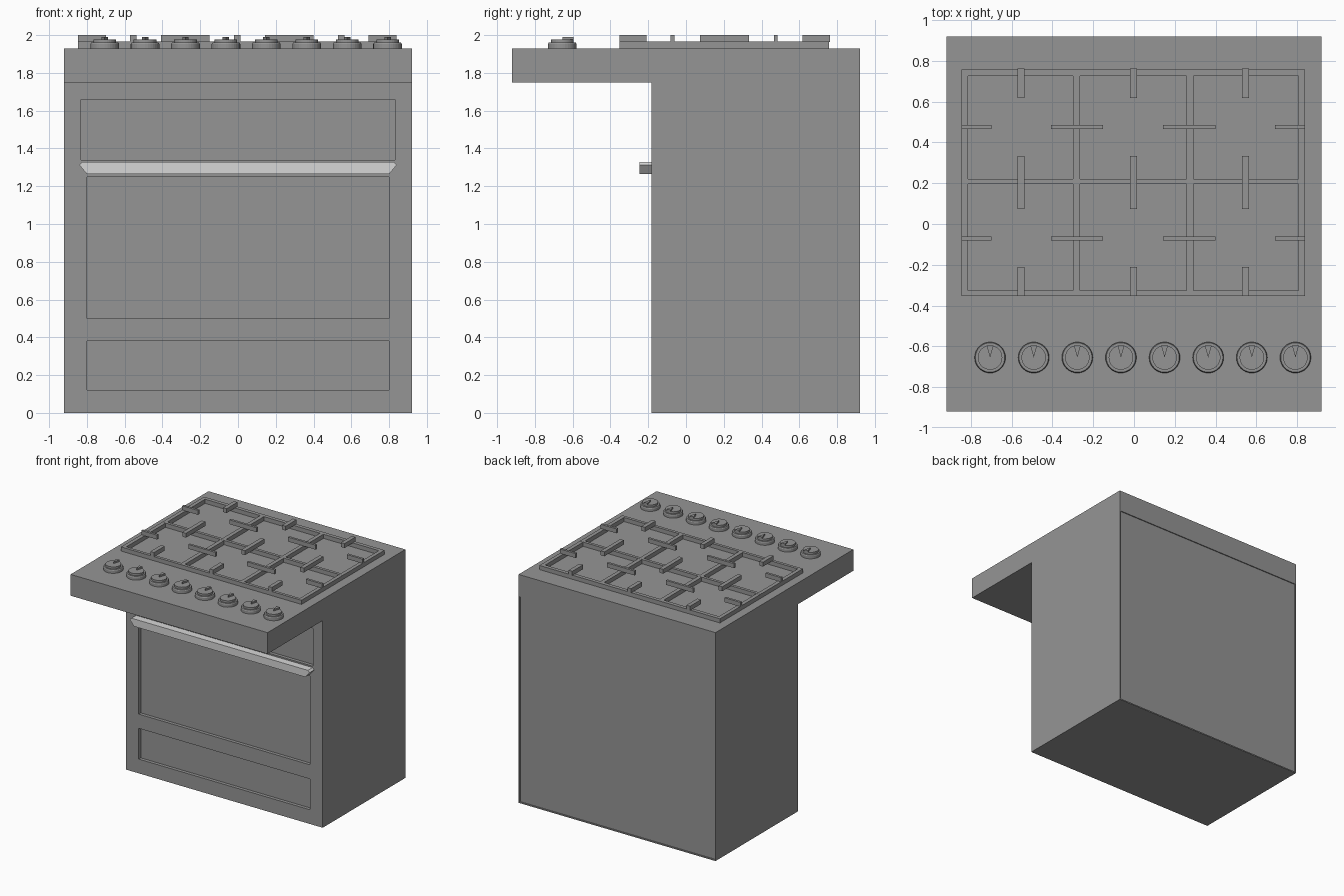
import bpy, bmesh, math

if "Cube" in bpy.data.objects:
    bpy.data.objects.remove(bpy.data.objects["Cube"])


def material(name, v):
    m = bpy.data.materials.new(name)
    m.diffuse_color = (v, v, v, 1)
    m.use_nodes = True
    m.node_tree.nodes["Principled BSDF"].inputs["Base Color"].default_value = m.diffuse_color
    return m


GREY = material("stove grey", 0.30)
LIGHT = material("light steel", 0.68)


def finish(name, bm, mat):
    bmesh.ops.recalc_face_normals(bm, faces=bm.faces)
    me = bpy.data.meshes.new(name)
    bm.to_mesh(me)
    bm.free()
    ob = bpy.data.objects.new(name, me)
    bpy.context.collection.objects.link(ob)
    me.materials.append(mat)
    return ob


def add_box(bm, x0, x1, y0, y1, z0, z1):
    vs = bmesh.ops.create_cube(bm, size=1)["verts"]
    for v in vs:
        v.co.x = x1 if v.co.x > 0 else x0
        v.co.y = y1 if v.co.y > 0 else y0
        v.co.z = z1 if v.co.z > 0 else z0


def box(name, *dims, mat=GREY):
    bm = bmesh.new()
    add_box(bm, *dims)
    return finish(name, bm, mat)


def boxes(name, dims_list, mat=GREY):
    bm = bmesh.new()
    for d in dims_list:
        add_box(bm, *d)
    return finish(name, bm, mat)


def prism(name, pts, offset, mat=GREY):
    # extrude a flat polygon along a vector
    bm = bmesh.new()
    f = bm.faces.new([bm.verts.new(p) for p in pts])
    r = bmesh.ops.extrude_face_region(bm, geom=[f])
    for v in r["geom"]:
        if isinstance(v, bmesh.types.BMVert):
            v.co.x += offset[0]
            v.co.y += offset[1]
            v.co.z += offset[2]
    return finish(name, bm, mat)


# oven body with recessed front panels and a shallow recessed back
body = box("oven_body", -0.92, 0.92, -0.183, 0.92, 0, 1.75)
cutters = boxes("panel_cutters", [
    (-0.83, 0.83, -0.3, -0.155, 1.34, 1.66),   # control panel
    (-0.80, 0.80, -0.3, -0.155, 0.50, 1.25),   # oven door
    (-0.80, 0.80, -0.3, -0.155, 0.12, 0.38),   # drawer
    (-0.91, 0.91, 0.912, 1.1, 0.01, 1.745),    # back
])
cutters.hide_render = True
mod = body.modifiers.new("recesses", "BOOLEAN")
mod.operation = "DIFFERENCE"
mod.solver = "EXACT"
mod.object = cutters
bpy.context.view_layer.objects.active = body
bpy.ops.object.modifier_apply(modifier=mod.name)
bpy.data.objects.remove(cutters)

# overhanging cooktop slab
box("cooktop", -0.92, 0.92, -0.92, 0.92, 1.75, 1.93)

# oven handle with chamfered ends
outline = [(-0.80, 1.265), (0.80, 1.265), (0.84, 1.312), (0.825, 1.328),
           (-0.825, 1.328), (-0.84, 1.312)]
prism("oven_handle", [(x, -0.245, z) for x, z in outline], (0, 0.065, 0), LIGHT)

# low grate frame
Z0, Z1, Z2 = 1.93, 1.965, 2.0
X0, X1, Y0, Y1, W = -0.847, 0.84, -0.352, 0.757, 0.032
boxes("grate_frame", [
    (X0, X1, Y0, Y0 + 0.025, Z0, Z1),
    (X0, X1, Y1 - W, Y1, Z0, Z1),
    (X0, X0 + W, Y0 + 0.025, Y1 - W, Z0, Z1),
    (X1 - W, X1, Y0 + 0.025, Y1 - W, Z0, Z1),
    (-0.30, -0.266, Y0 + 0.025, Y1 - W, Z0, Z1),
    (0.258, 0.291, Y0 + 0.025, Y1 - W, Z0, Z1),
    (X0, X1, 0.195, 0.22, Z0, Z1 + 0.001),
])

# raised grate fingers around each burner
fingers = []
for x in (-0.555, -0.003, 0.547):
    for a, b in ((Y0, -0.21), (0.073, 0.333), (0.617, 0.762)):
        fingers.append((x - 0.017, x + 0.017, a, b, Z1 - 0.002, Z2))
for y in (-0.071, 0.475):
    for a, b in ((X0, -0.70), (-0.407, -0.152), (0.142, 0.40), (0.692, X1)):
        fingers.append((a, b, y - 0.01, y + 0.01, Z1 - 0.002, Z2))
boxes("grate_fingers", fingers)

# row of knobs: stepped turned body plus wedge pointer
PROFILE = [(0.076, 1.93), (0.076, 1.952), (0.072, 1.96), (0.06, 1.96), (0.06, 1.977)]
SIDES = 32
KY = -0.655
for i in range(8):
    kx = -0.706 + i * 0.214
    bm = bmesh.new()
    rings = [[bm.verts.new((kx + r * math.cos(2 * math.pi * k / SIDES),
                            KY + r * math.sin(2 * math.pi * k / SIDES), z))
              for k in range(SIDES)] for r, z in PROFILE]
    for lo, hi in zip(rings, rings[1:]):
        for k in range(SIDES):
            n = (k + 1) % SIDES
            bm.faces.new((lo[k], lo[n], hi[n], hi[k]))
    bm.faces.new(rings[0][::-1])
    bm.faces.new(rings[-1])
    knob = finish(f"knob_{i + 1}", bm, GREY)
    for p in knob.data.polygons:
        p.use_smooth = False
    prism(f"knob_pointer_{i + 1}",
          [(kx, KY, 1.975), (kx + 0.017, KY + 0.06, 1.975), (kx - 0.017, KY + 0.06, 1.975)],
          (0, 0, 0.016))
